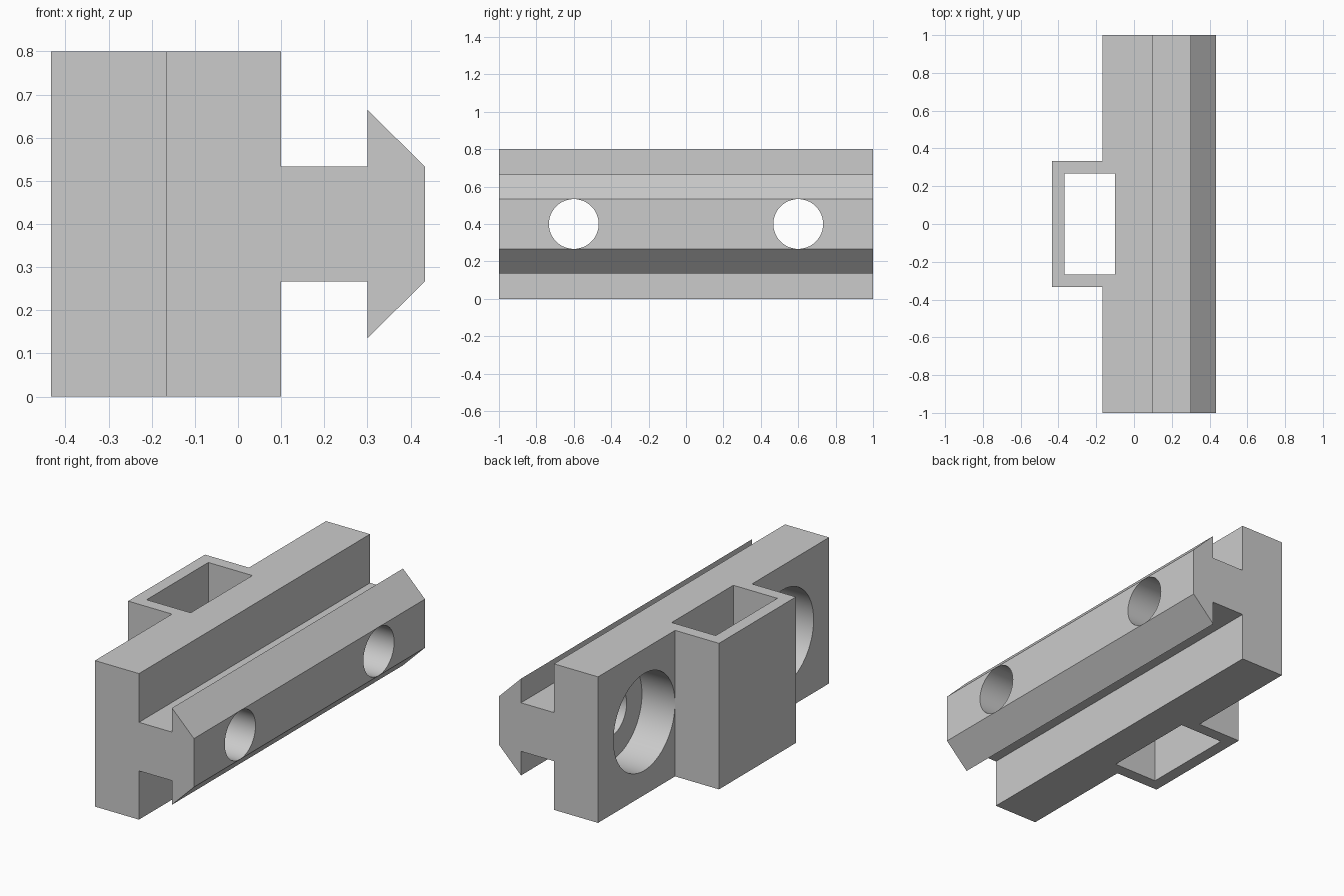
import bpy, bmesh, math
from mathutils import Matrix

cube = bpy.data.objects.get("Cube")
if cube:
    bpy.data.objects.remove(cube, do_unlink=True)

grey = bpy.data.materials.new("plain_grey")
grey.use_nodes = True
colour = (0.6, 0.6, 0.6, 1)
grey.diffuse_color = colour
grey.node_tree.nodes["Principled BSDF"].inputs["Base Color"].default_value = colour


def add_object(name, bm):
    bmesh.ops.recalc_face_normals(bm, faces=bm.faces[:])
    mesh = bpy.data.meshes.new(name)
    bm.to_mesh(mesh)
    bm.free()
    mesh.materials.append(grey)
    obj = bpy.data.objects.new(name, mesh)
    bpy.context.scene.collection.objects.link(obj)
    return obj


def prism(name, profile, half_length):
    """Extrude an x-z profile along y."""
    bm = bmesh.new()
    face = bm.faces.new([bm.verts.new((x, -half_length, z)) for x, z in profile])
    new = bmesh.ops.extrude_face_region(bm, geom=[face])["geom"]
    verts = [v for v in new if isinstance(v, bmesh.types.BMVert)]
    bmesh.ops.translate(bm, verts=verts, vec=(0, 2 * half_length, 0))
    return add_object(name, bm)


def box(name, x0, x1, half_y, z0, z1):
    return prism(name, [(x0, z0), (x1, z0), (x1, z1), (x0, z1)], half_y)


def bore(name, radius, x0, x1, y):
    """Cylinder along x at mid height."""
    bm = bmesh.new()
    place = Matrix.Translation(((x0 + x1) / 2, y, MID)) @ Matrix.Rotation(math.pi / 2, 4, "Y")
    bmesh.ops.create_cone(bm, cap_ends=True, segments=64, radius1=radius,
                          radius2=radius, depth=x1 - x0, matrix=place)
    return add_object(name, bm)


def combine(target, tool, operation):
    tool.hide_render = True
    mod = target.modifiers.new(tool.name, "BOOLEAN")
    mod.operation = operation
    mod.solver = "EXACT"
    mod.object = tool
    bpy.context.view_layer.objects.active = target
    bpy.ops.object.modifier_apply(modifier=mod.name)
    bpy.data.objects.remove(tool, do_unlink=True)


HEIGHT, MID = 0.8, 0.4
BACK = -0.167

# Rail: wall plate, neck and arrow-shaped head, mirrored about mid height
lower = [(BACK, 0), (0.1, 0), (0.1, 0.267), (0.3, 0.267), (0.3, 0.135), (0.433, 0.267)]
upper = [(x, HEIGHT - z) for x, z in reversed(lower)]
rail = prism("slotted_rail", lower + upper, 1)

# Rectangular socket on the back, open top and bottom
combine(rail, box("socket_block", -0.433, -0.12, 0.333, 0, HEIGHT), "UNION")
combine(rail, box("socket_opening", -0.367, -0.1, 0.267, -0.1, HEIGHT + 0.1), "DIFFERENCE")

# Two through holes with wide counterbores from the back
for y in (-0.6, 0.6):
    combine(rail, bore("screw_hole", 0.133, -0.3, 0.6, y), "DIFFERENCE")
    combine(rail, bore("counterbore", 0.266, -0.3, 0.033, y), "DIFFERENCE")

# Smooth bores, crisp edges
bpy.ops.object.select_all(action="DESELECT")
rail.select_set(True)
bpy.context.view_layer.objects.active = rail
bpy.ops.object.shade_smooth_by_angle(angle=math.radians(30))
